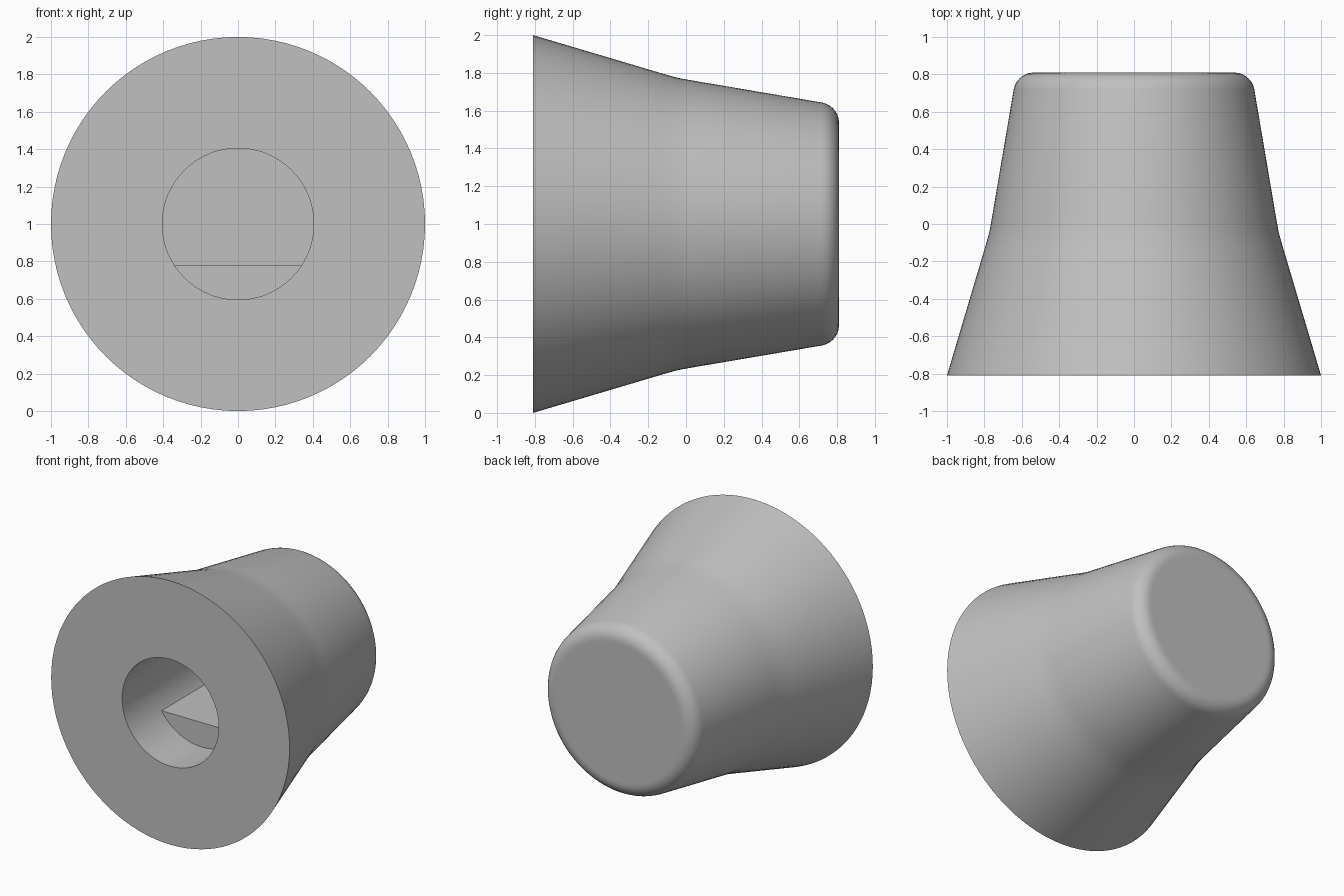
import bpy, bmesh, math
from mathutils import Matrix, Vector

cube = bpy.data.objects.get("Cube")
if cube:
    bpy.data.objects.remove(cube, do_unlink=True)

CENTRE_Z = 1.0
FRONT, BACK = -0.81, 0.81
BORE_R, BORE_END = 0.405, 0.45
FLAT_Z, FLAT_START = -0.22, -0.43   # flat height is relative to the axis

grey = bpy.data.materials.new("plain grey")
grey.use_nodes = True
colour = (0.53, 0.53, 0.53, 1)
grey.diffuse_color = colour
grey.node_tree.nodes["Principled BSDF"].inputs["Base Color"].default_value = colour


def finish(name, bm):
    """Turn a bmesh into a shaded object raised onto the knob axis."""
    bmesh.ops.remove_doubles(bm, verts=bm.verts, dist=1e-5)
    bmesh.ops.recalc_face_normals(bm, faces=bm.faces)
    bmesh.ops.translate(bm, verts=bm.verts, vec=(0, 0, CENTRE_Z))
    mesh = bpy.data.meshes.new(name)
    bm.to_mesh(mesh)
    bm.free()
    mesh.materials.append(grey)
    obj = bpy.data.objects.new(name, mesh)
    bpy.context.collection.objects.link(obj)
    bpy.ops.object.select_all(action="DESELECT")
    obj.select_set(True)
    bpy.context.view_layer.objects.active = obj
    bpy.ops.object.shade_smooth_by_angle(angle=math.radians(30))
    return obj


def lathe(name, profile, steps=96):
    """Spin (radius, y) points about the y axis."""
    bm = bmesh.new()
    verts = [bm.verts.new((r, y, 0)) for r, y in profile]
    edges = [bm.edges.new(pair) for pair in zip(verts, verts[1:])]
    bmesh.ops.spin(bm, geom=verts + edges, cent=(0, 0, 0), axis=(0, 1, 0),
                   angle=math.tau, steps=steps)
    return finish(name, bm)


# Knob body: blind bore, flared skirt, tapered grip and rounded rear edge
fillet = 0.11
profile = [(0, BORE_END), (BORE_R, BORE_END), (BORE_R, FRONT), (1.0, FRONT),
           (0.795, -0.12), (0.775, -0.05), (0.762, 0.02)]
for i in range(8):
    a = math.radians(10 + 80 * i / 7)
    profile.append((0.535 + fillet * math.cos(a),
                    BACK - fillet + fillet * math.sin(a)))
profile += [(0.52, BACK), (0, BACK)]
lathe("knob_body", profile)

# Shaft flat: a circular segment filling the lower part of the deep bore
r = BORE_R + 0.004
start = math.asin(FLAT_Z / r)
sweep = math.pi + 2 * start
bm = bmesh.new()
ring = []
for i in range(33):
    a = start - sweep * i / 32
    ring.append(bm.verts.new((r * math.cos(a), FLAT_START, r * math.sin(a))))
face = bm.faces.new(ring)
extruded = bmesh.ops.extrude_face_region(bm, geom=[face], use_keep_orig=True)
moved = [g for g in extruded["geom"] if isinstance(g, bmesh.types.BMVert)]
bmesh.ops.translate(bm, verts=moved, vec=(0, BORE_END + 0.01 - FLAT_START, 0))
finish("shaft_flat", bm)
